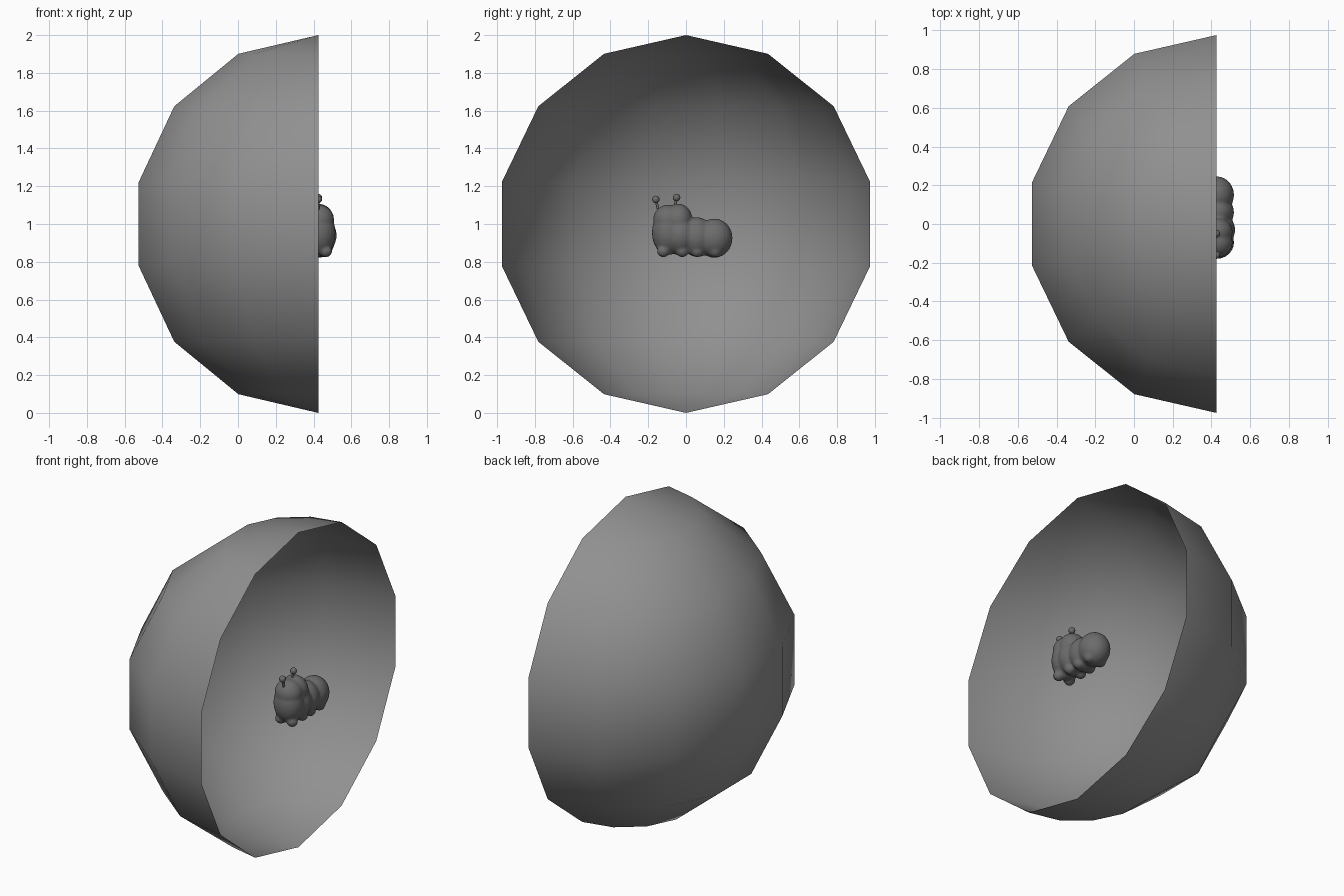
import bpy, bmesh, math
from mathutils import Vector

if "Cube" in bpy.data.objects:
    bpy.data.objects.remove(bpy.data.objects["Cube"])

CX = 0.425  # plane of the dome opening


def material(name, value):
    m = bpy.data.materials.new(name)
    m.use_nodes = True
    colour = (value, value, value, 1)
    m.diffuse_color = colour
    m.node_tree.nodes["Principled BSDF"].inputs["Base Color"].default_value = colour
    return m


dome_grey = material("dome_grey", 0.28)
bug_grey = material("bug_grey", 0.15)


def finish(name, bm, mat):
    me = bpy.data.meshes.new(name)
    for f in bm.faces:
        f.smooth = True
    bm.to_mesh(me)
    bm.free()
    me.materials.append(mat)
    ob = bpy.data.objects.new(name, me)
    bpy.context.collection.objects.link(ob)
    return ob


def ball(bm, centre, radii, detail=24):
    made = bmesh.ops.create_uvsphere(bm, u_segments=detail, v_segments=detail // 2, radius=1)
    for v in made["verts"]:
        v.co = Vector(c + r * k for c, r, k in zip(centre, radii, v.co))


# Open half dome: meridians swept around the vertical axis
bm = bmesh.new()
N = 7
top = bm.verts.new((CX, 0, 2))
bottom = bm.verts.new((CX, 0, 0))
rings = []
for i in range(1, N):
    lat = math.pi * i / N
    rings.append([bm.verts.new((CX - math.sin(lat) * math.sin(math.pi * j / N),
                                math.sin(lat) * math.cos(math.pi * j / N),
                                1 + math.cos(lat))) for j in range(N + 1)])
for j in range(N):
    bm.faces.new((top, rings[0][j], rings[0][j + 1]))
    bm.faces.new((bottom, rings[-1][j + 1], rings[-1][j]))
    for a, b in zip(rings, rings[1:]):
        bm.faces.new((a[j], b[j], b[j + 1], a[j + 1]))
finish("dome", bm, dome_grey)

# Caterpillar body: overlapping segments fused into one skin
bm = bmesh.new()
for y, z, ry, rz, rx in (
        (0.15, 0.925, 0.097, 0.104, 0.092),
        (0.06, 0.93, 0.085, 0.106, 0.092),
        (-0.03, 0.94, 0.09, 0.106, 0.098),
        (-0.095, 0.955, 0.086, 0.12, 0.092),
        (-0.095, 1.02, 0.08, 0.083, 0.085),
        (-0.04, 1.02, 0.075, 0.088, 0.085)):
    ball(bm, (CX, y, z), (rx, ry, rz))
# Stubby feet
for y in (-0.12, -0.02, 0.06, 0.155):
    for side in (-1, 1):
        ball(bm, (CX + side * 0.04, y, 0.856), (0.035, 0.035, 0.034), 12)
body = finish("caterpillar_body", bm, bug_grey)
remesh = body.modifiers.new("fuse", 'REMESH')
remesh.mode = 'VOXEL'
remesh.voxel_size = 0.008
remesh.use_smooth_shade = True
smooth = body.modifiers.new("soften", 'SMOOTH')
smooth.factor = 0.5
smooth.iterations = 8

# Antennae: thin stalks with round tips
for name, base, tip in (("front_antenna", (-0.145, 1.07), (-0.16, 1.13)),
                        ("rear_antenna", (-0.06, 1.08), (-0.05, 1.14))):
    bm = bmesh.new()
    ball(bm, (CX, *tip), (0.02, 0.02, 0.02), 16)
    a, b = Vector((CX, *base)), Vector((CX, *tip))
    stalk = bmesh.ops.create_cone(bm, segments=10, radius1=0.007, radius2=0.007,
                                  depth=(b - a).length)["verts"]
    turn = Vector((0, 0, 1)).rotation_difference(b - a)
    for v in stalk:
        v.co = turn @ v.co + (a + b) / 2
    finish(name, bm, bug_grey)
